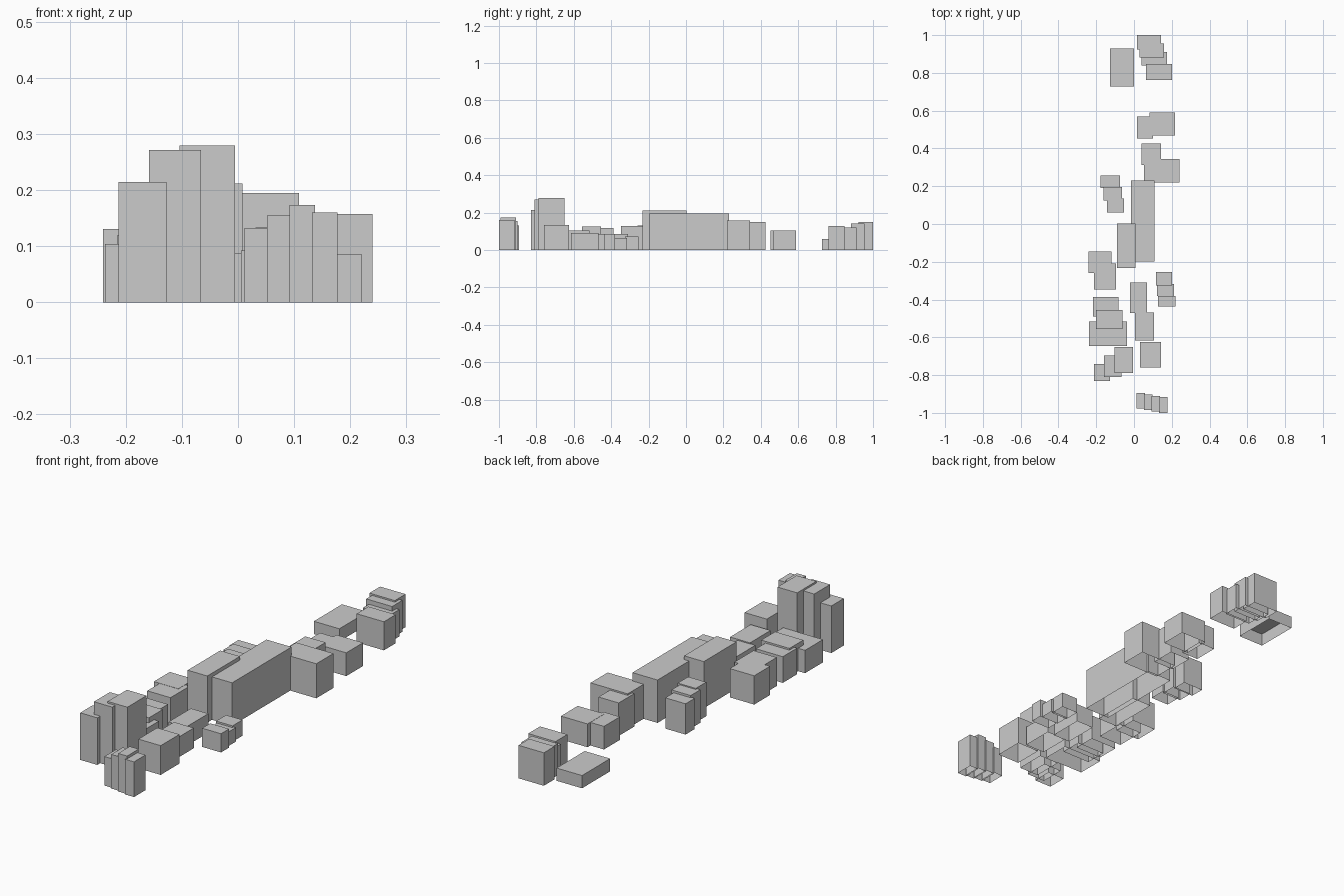
import bpy, bmesh


def block(name, x0, x1, y0, y1, h):
    """Flat-roofed building shell: four walls and a roof, open underneath."""
    bm = bmesh.new()
    bmesh.ops.create_cube(bm, size=1)
    for v in bm.verts:
        v.co.x = x1 if v.co.x > 0 else x0
        v.co.y = y1 if v.co.y > 0 else y0
        v.co.z = h if v.co.z > 0 else 0
    bm.normal_update()
    bottom = [f for f in bm.faces if f.normal.z < -0.5]
    bmesh.ops.delete(bm, geom=bottom, context='FACES_ONLY')
    me = bpy.data.meshes.new(name)
    bm.to_mesh(me)
    bm.free()
    bpy.context.collection.objects.link(bpy.data.objects.new(name, me))


def row(name, first, last, *heights):
    """Stepped row: footprints (x0, x1, y0, y1) blend evenly from first to last."""
    for i, h in enumerate(heights):
        t = i / (len(heights) - 1)
        block(f"{name}_{i}", *[a + (b - a) * t for a, b in zip(first, last)], h)


# North end: low hall and stepped terrace
block("north_low_hall", -.128, 0, .728, .93, .058)
row("north_terrace", (.015, .143, .923, 1), (.041, .174, .84, .911), .15, .143, .122)
block("north_terrace_end", .063, .2, .763, .848, .13)

# Pairs north of the centre
row("north_pair", (.015, .1, .453, .568), (.083, .217, .468, .589), .105, .106)
row("upper_pair", (.041, .143, .313, .425), (.053, .24, .22, .343), .15, .157)

# Two large halls in the middle
row("main_hall", (-.017, .109, -.198, .229), (-.091, .008, -.232, .002), .195, .212)

# West side
row("west_terrace", (-.177, -.075, .19, .256), (-.144, -.053, .06, .135), .14, .15, .155)
row("west_pair", (-.241, -.118, -.26, -.146), (-.213, -.096, -.348, -.21), .131, .13)
row("west_row", (-.216, -.081, -.49, -.387), (-.237, -.036, -.646, -.517), .119, .104)
block("west_row_middle", -.202, -.06, -.555, -.455, .127)

# East cottages and central row
row("east_cottage", (.117, .2, -.325, -.253), (.126, .221, -.438, -.38), .072, .064, .085)
row("central_row", (-.02, .068, -.471, -.31), (.031, .143, -.76, -.625), .087, .092, .133)

# South end: towers and narrow terrace
row("tower", (-.213, -.127, -.83, -.74), (-.104, -.005, -.788, -.65), .214, .271, .279)
row("south_terrace", (.012, .057, -.978, -.894), (.132, .177, -1, -.917), .132, .155, .173, .16)
